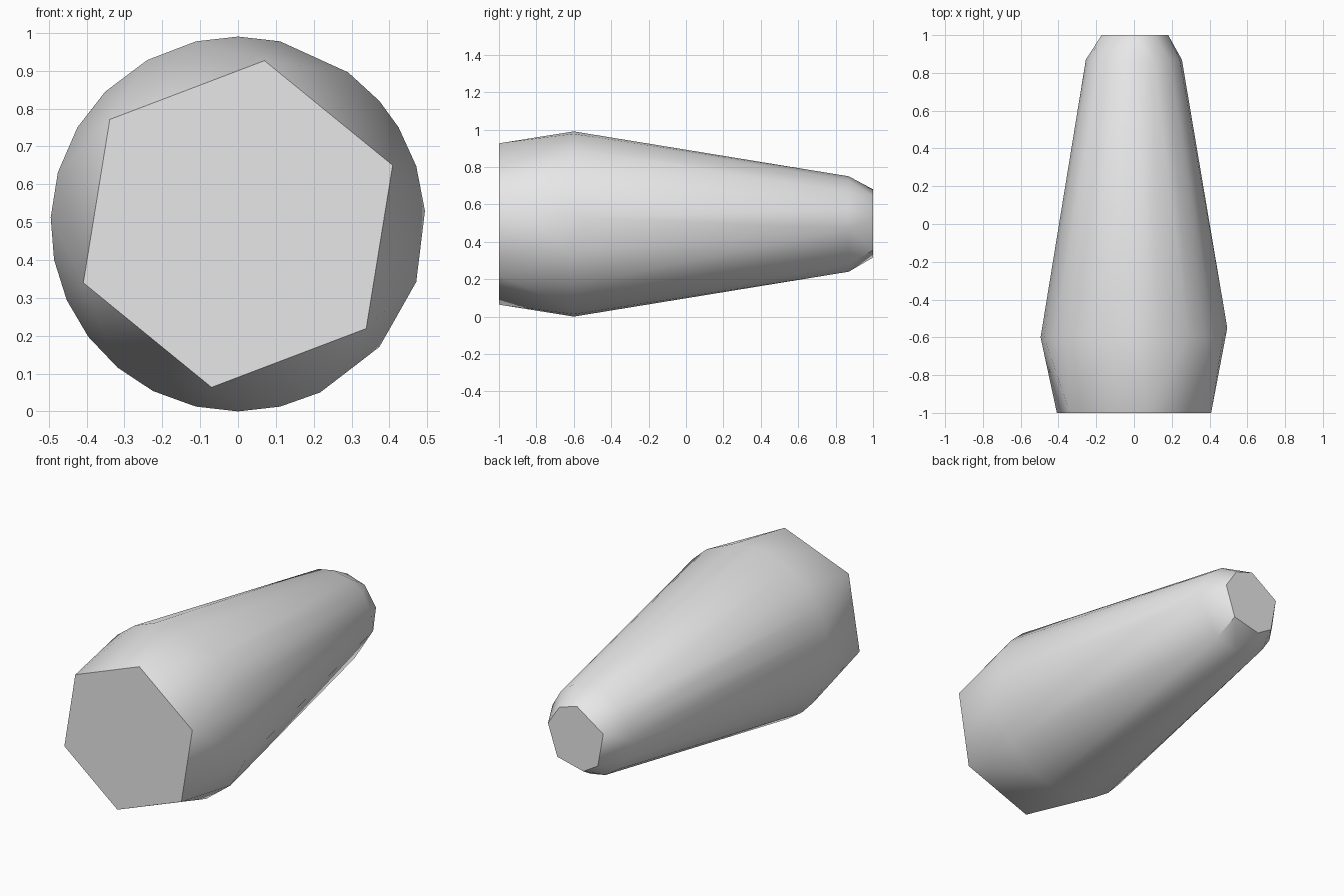
import bpy, bmesh, math

cube = bpy.data.objects.get("Cube")
if cube:
    bpy.data.objects.remove(cube, do_unlink=True)

CENTRE_Z = 0.495

# Plain grey material
grey = bpy.data.materials.new("plain_grey")
grey.use_nodes = True
grey.diffuse_color = (0.8, 0.8, 0.8, 1)
grey.node_tree.nodes["Principled BSDF"].inputs["Base Color"].default_value = grey.diffuse_color


def ring(bm, y, radius, angles):
    """Add points around the long axis at the given angles in degrees."""
    for a in map(math.radians, angles):
        bm.verts.new((radius * math.cos(a), y, CENTRE_Z + radius * math.sin(a)))


bm = bmesh.new()

# Hexagonal front face
ring(bm, -1.0, 0.437, [20.8 + 60 * i for i in range(6)])

# Widest, many-sided shoulder with uneven facets
ring(bm, -0.6, 0.495, [-18, -41, -64, -77, -90, -103, -117, -130, -143, -156,
                       -169, 178, 164, 149, 135, 119, 103, 90, 77, 54, 41, 31, 18])
ring(bm, -0.55, 0.495, [4])

# Narrow neck and the small bevelled back end
ring(bm, 0.87, 0.255, [-6, 18, 42, 66, 90, 112, 135, 157, 180, 203, 225, 248, 270, 302])
ring(bm, 1.0, 0.185, [12, 54, 91, 158, 222, 256, 311])

# Skin the rings into one faceted shell
hull = bmesh.ops.convex_hull(bm, input=bm.verts)
loose = {g for g in hull["geom_interior"] + hull["geom_unused"]
         if isinstance(g, bmesh.types.BMVert)}
bmesh.ops.delete(bm, geom=list(loose), context="VERTS")
bmesh.ops.dissolve_limit(bm, angle_limit=math.radians(0.5),
                         verts=bm.verts, edges=bm.edges)
bmesh.ops.recalc_face_normals(bm, faces=bm.faces)

mesh = bpy.data.meshes.new("tapered_body")
bm.to_mesh(mesh)
bm.free()
mesh.materials.append(grey)
body = bpy.data.objects.new("tapered_body", mesh)
bpy.context.collection.objects.link(body)

# Soft facets, crisp end faces
bpy.ops.object.select_all(action="DESELECT")
body.select_set(True)
bpy.context.view_layer.objects.active = body
bpy.ops.object.shade_smooth_by_angle(angle=math.radians(30))
